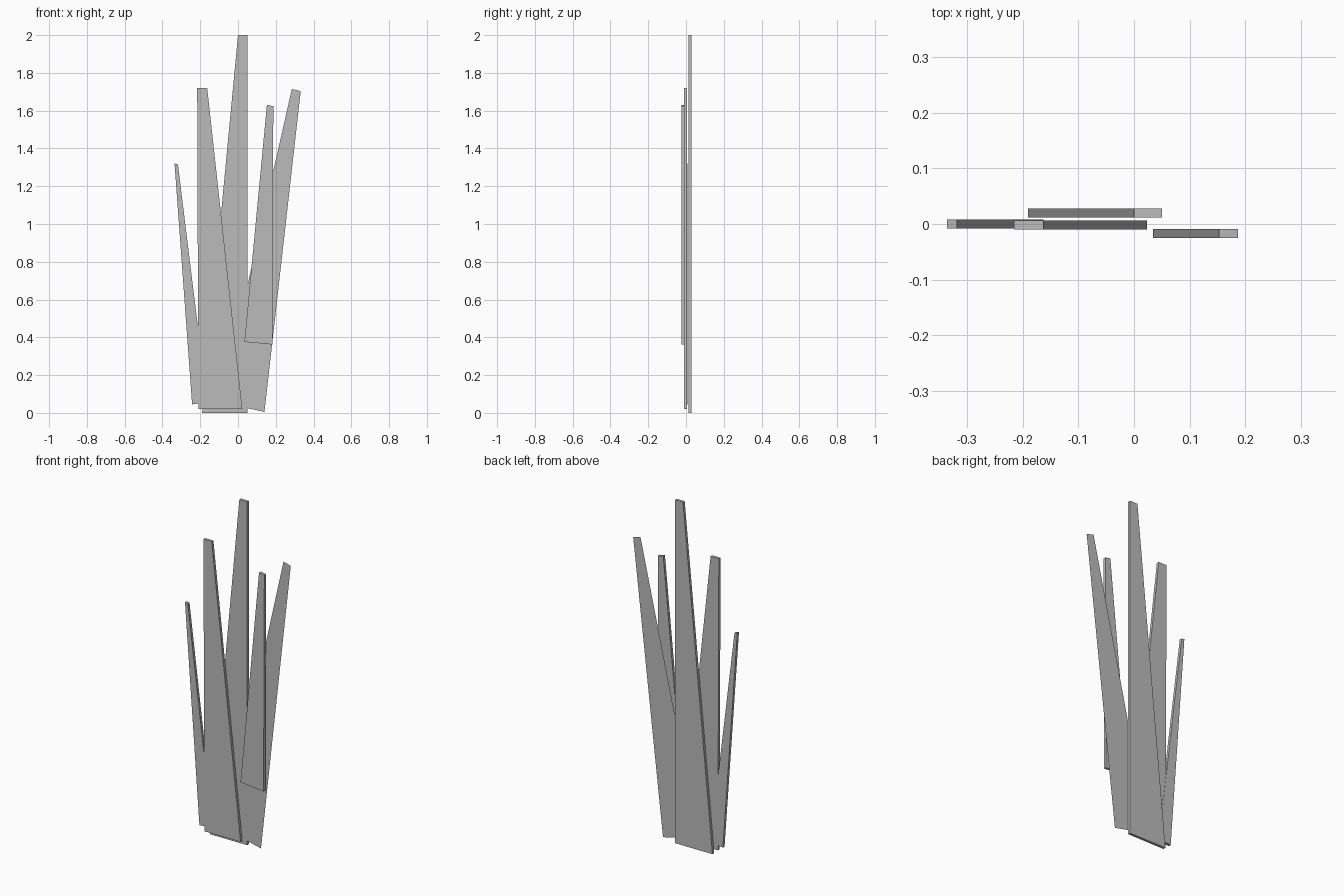
import bpy
import bmesh

default = bpy.data.objects.get("Cube")
if default:
    bpy.data.objects.remove(default, do_unlink=True)

# Single grey material
grey = bpy.data.materials.new("plain_grey")
grey.use_nodes = True
colour = (0.5, 0.5, 0.5, 1)
grey.diffuse_color = colour
grey.node_tree.nodes["Principled BSDF"].inputs["Base Color"].default_value = colour


def blade(name, outline, front, thickness):
    """Tapered flat blade: an x-z outline, extruded backwards from its front."""
    bm = bmesh.new()
    face = bm.faces.new([bm.verts.new((x, front, z)) for x, z in outline])
    if thickness:
        back = bmesh.ops.extrude_face_region(bm, geom=[face], use_keep_orig=True)
        verts = [v for v in back["geom"] if isinstance(v, bmesh.types.BMVert)]
        bmesh.ops.translate(bm, verts=verts, vec=(0, thickness, 0))
        bmesh.ops.recalc_face_normals(bm, faces=bm.faces)
    mesh = bpy.data.meshes.new(name)
    bm.to_mesh(mesh)
    bm.free()
    mesh.materials.append(grey)
    obj = bpy.data.objects.new(name, mesh)
    bpy.context.collection.objects.link(obj)
    return obj


THICK = 0.016

# Outlines run bottom left, bottom right, top right, top left
blade("tall_back_blade",
      [(-0.19, 0), (0.05, 0), (0.05, 2), (0, 2)], 0.012, THICK)
blade("middle_blade",
      [(-0.21, 0.02), (0.023, 0.02), (-0.163, 1.72), (-0.216, 1.72)], -0.0095, THICK)
blade("short_front_blade",
      [(0.034, 0.376), (0.182, 0.362), (0.187, 1.624), (0.153, 1.63)], -0.025, THICK)
blade("slim_outer_blade",
      [(-0.243, 0.045), (-0.163, 0.055), (-0.318, 1.316), (-0.336, 1.32)], -0.008, THICK)

# Paper-thin leaning blade
blade("leaning_blade",
      [(-0.09, 0.056), (0.14, 0.005), (0.332, 1.703), (0.285, 1.715)], 0.0118, 0)
